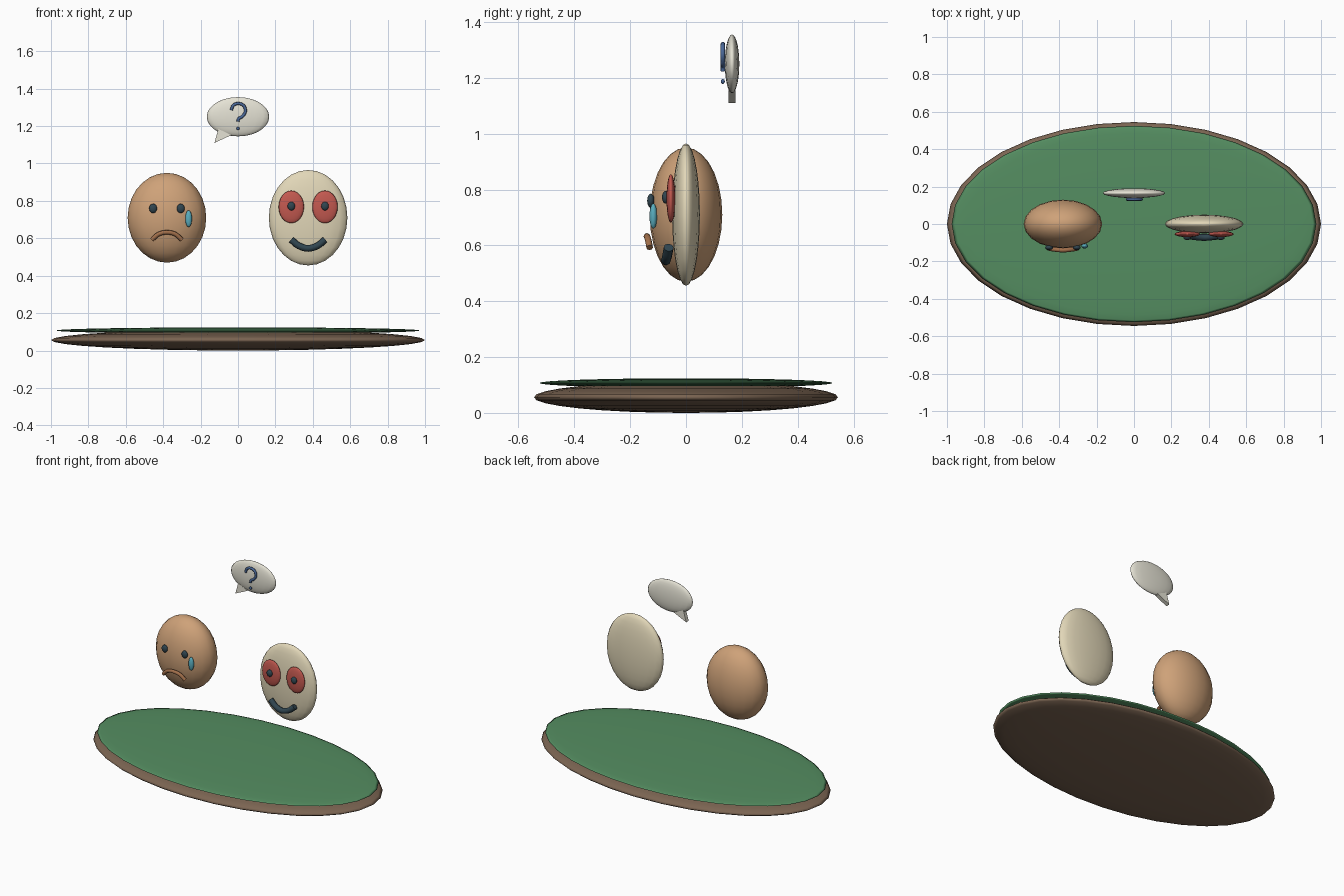
import bpy, bmesh
from mathutils import Vector

if "Cube" in bpy.data.objects:
    bpy.data.objects.remove(bpy.data.objects["Cube"])


def material(name, rgb):
    m = bpy.data.materials.new(name)
    m.diffuse_color = (*rgb, 1)
    m.use_nodes = True
    m.node_tree.nodes["Principled BSDF"].inputs["Base Color"].default_value = m.diffuse_color
    return m


WOOD = material("wood", (0.20, 0.13, 0.085))
GREEN = material("green", (0.09, 0.27, 0.12))
TAN = material("tan", (0.62, 0.36, 0.19))
CREAM = material("cream", (0.76, 0.68, 0.48))
RED = material("red", (0.55, 0.10, 0.08))
DARK = material("dark", (0.03, 0.06, 0.08))
BROWN = material("brown", (0.36, 0.16, 0.07))
TEAR = material("tear_blue", (0.10, 0.42, 0.52))
PALE = material("pale", (0.78, 0.76, 0.66))
BLUE = material("blue", (0.07, 0.14, 0.32))


def finish(name, bm, mat, smooth=True):
    bmesh.ops.recalc_face_normals(bm, faces=bm.faces)
    mesh = bpy.data.meshes.new(name)
    bm.to_mesh(mesh)
    bm.free()
    for p in mesh.polygons:
        p.use_smooth = smooth
    mesh.materials.append(mat)
    ob = bpy.data.objects.new(name, mesh)
    bpy.context.collection.objects.link(ob)
    return ob


def ellipsoid(name, centre, radii, mat, seg=20, rings=14):
    bm = bmesh.new()
    bmesh.ops.create_uvsphere(bm, u_segments=seg, v_segments=rings, radius=1)
    bmesh.ops.scale(bm, vec=radii, verts=bm.verts)
    bmesh.ops.translate(bm, vec=centre, verts=bm.verts)
    return finish(name, bm, mat)


def tube(name, pts, radius, mat, sides=8, steps=4):
    # Smooth path through the points, swept with a regular polygon
    pts = [Vector(p) for p in pts]
    ext = [2 * pts[0] - pts[1]] + pts + [2 * pts[-1] - pts[-2]]
    path = []
    for a, b, c, d in zip(ext, ext[1:], ext[2:], ext[3:]):
        for i in range(steps):
            t = i / steps
            path.append(0.5 * (2 * b + (c - a) * t + (2 * a - 5 * b + 4 * c - d) * t * t
                               + (3 * b - a - 3 * c + d) * t ** 3))
    path.append(pts[-1])
    curve = bpy.data.curves.new(name, 'CURVE')
    curve.dimensions = '3D'
    curve.bevel_depth = radius
    curve.bevel_resolution = sides // 2 - 2
    curve.use_fill_caps = True
    sp = curve.splines.new('POLY')
    sp.points.add(len(path) - 1)
    for p, co in zip(sp.points, path):
        p.co = (*co, 1)
    curve.materials.append(mat)
    ob = bpy.data.objects.new(name, curve)
    bpy.context.collection.objects.link(ob)
    return ob


# Oval base with green top
ellipsoid("base", (0, 0, 0.056), (1.0, 0.545, 0.056), WOOD, 32, 16)
ellipsoid("base_top", (0, 0, 0.107), (0.975, 0.525, 0.017), GREEN, 32, 16)

# Sad head
SX = -0.38
ellipsoid("sad_head", (SX, 0, 0.71), (0.21, 0.13, 0.24), TAN)
for side in (-1, 1):
    ellipsoid("sad_eye", (SX + side * 0.074, -0.126, 0.76), (0.021, 0.013, 0.025), DARK, 16, 10)
ellipsoid("tear", (-0.264, -0.117, 0.705), (0.018, 0.014, 0.045), TEAR, 16, 10)
tube("frown", [(SX - 0.08, -0.13, 0.592), (SX - 0.045, -0.136, 0.622), (SX, -0.14, 0.632),
               (SX + 0.045, -0.136, 0.622), (SX + 0.08, -0.13, 0.592)], 0.012, BROWN)

# Happy flat head
HX = 0.375
ellipsoid("happy_head", (HX, 0, 0.71), (0.21, 0.05, 0.255), CREAM)
for side in (-1, 1):
    ellipsoid("happy_eye", (HX + side * 0.09, -0.054, 0.768), (0.068, 0.016, 0.087), RED, 20, 12)
    ellipsoid("happy_pupil", (HX + side * 0.09, -0.073, 0.772), (0.02, 0.013, 0.023), DARK, 16, 10)
tube("smile", [(HX - 0.09, -0.062, 0.592), (HX - 0.05, -0.068, 0.56), (HX, -0.072, 0.546),
               (HX + 0.05, -0.068, 0.56), (HX + 0.09, -0.062, 0.592)], 0.018, DARK)

# Speech bubble with tail
ellipsoid("speech_bubble", (0, 0.165, 1.25), (0.167, 0.026, 0.105), PALE)
bm = bmesh.new()
tri = [(-0.126, 1.11), (-0.035, 1.152), (-0.105, 1.185)]
front = [bm.verts.new((x, 0.152, z)) for x, z in tri]
back = [bm.verts.new((x, 0.178, z)) for x, z in tri]
bm.faces.new(front)
bm.faces.new(back)
for i in range(3):
    j = (i + 1) % 3
    bm.faces.new((front[i], front[j], back[j], back[i]))
finish("bubble_tail", bm, PALE, False)

# Query mark on the bubble
hook = [(-0.036, 1.285), (-0.026, 1.31), (0, 1.321), (0.03, 1.31), (0.04, 1.28),
        (0.025, 1.253), (0.004, 1.24), (0, 1.224)]
tube("bubble_hook", [(x, 0.132, z) for x, z in hook], 0.008, BLUE)
ellipsoid("bubble_dot", (0, 0.132, 1.187), (0.009, 0.007, 0.009), BLUE, 12, 8)
